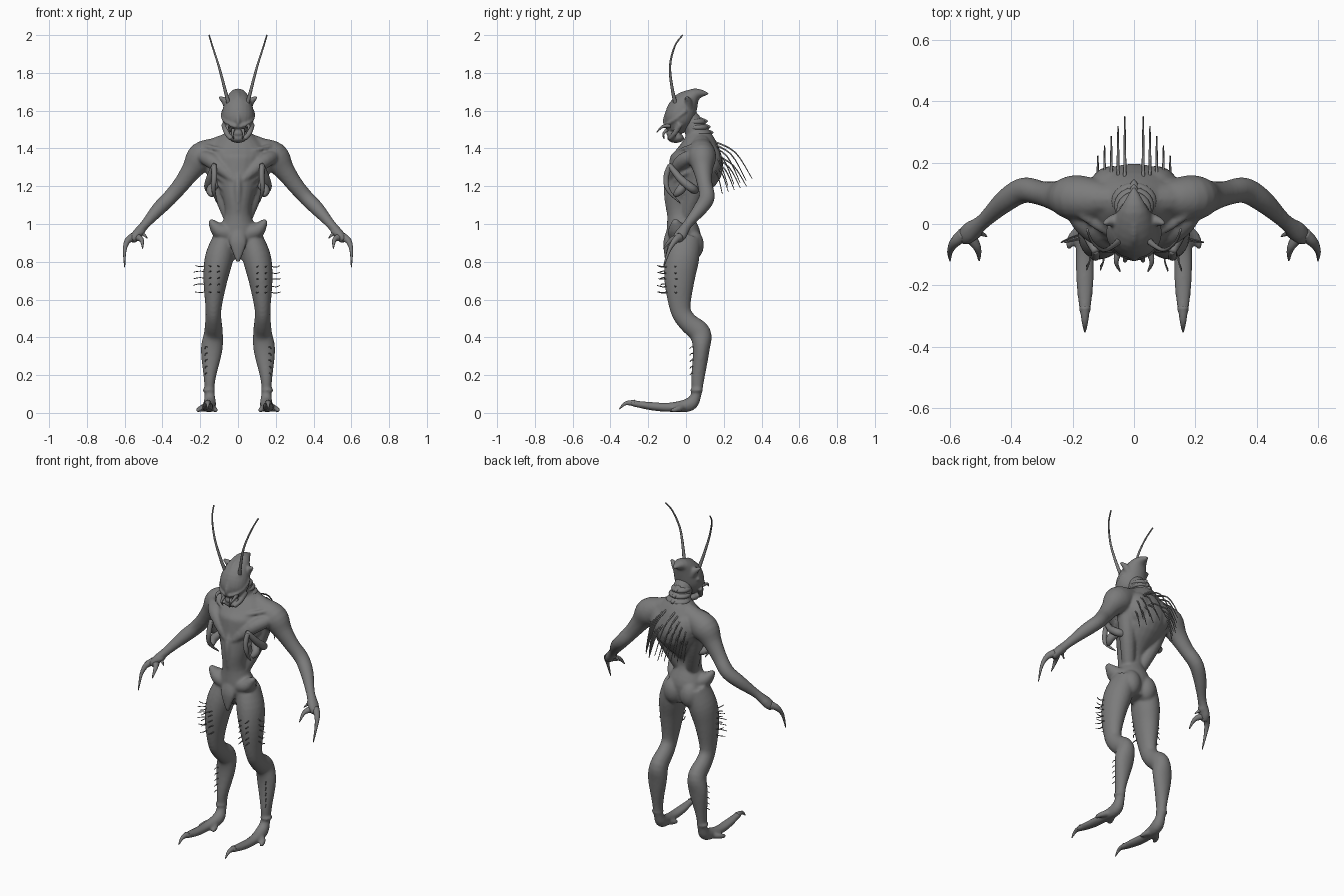
import bpy
import bmesh
import math
import random
from mathutils import Vector, Matrix

random.seed(4)
ACROSS, FORWARD, UP = Vector((1, 0, 0)), Vector((0, 1, 0)), Vector((0, 0, 1))
SIDES = {"left": 1, "right": -1}

default_cube = bpy.data.objects.get("Cube")
if default_cube:
    bpy.data.objects.remove(default_cube, do_unlink=True)

skin = bpy.data.materials.new("grey skin")
skin.use_nodes = True
grey = (.2, .2, .2, 1)
skin.diffuse_color = grey
skin.node_tree.nodes["Principled BSDF"].inputs["Base Color"].default_value = grey


def spline(points, steps=4):
    """Smooth curve through points of any dimension."""
    padded = [points[0], *points, points[-1]]
    result = []
    for before, start, end, after in zip(padded, padded[1:], padded[2:], padded[3:]):
        for step in range(steps):
            t = step / steps
            result.append([q + t / 2 * (r - p + t * (2 * p - 5 * q + 4 * r - s
                           + t * (3 * (q - r) + s - p)))
                           for p, q, r, s in zip(before, start, end, after)])
    return result + [list(points[-1])]


def skin_rings(bm, path, radii, axis, sides):
    """Closed tube around a path, with an oval radius pair at each station."""
    rings = []
    for i, (centre, (wide, deep)) in enumerate(zip(path, radii)):
        ahead, behind = path[min(i + 1, len(path) - 1)], path[max(i - 1, 0)]
        tangent = (ahead - behind).normalized()
        first = (axis - tangent * axis.dot(tangent)).normalized()
        second = tangent.cross(first)
        angles = [math.tau * k / sides for k in range(sides)]
        rings.append([bm.verts.new(centre + first * math.cos(angle) * wide
                                   + second * math.sin(angle) * deep)
                      for angle in angles])
    for lower, upper in zip(rings, rings[1:]):
        for k in range(sides):
            n = (k + 1) % sides
            bm.faces.new((lower[k], lower[n], upper[n], upper[k]))
    bm.faces.new(rings[0][::-1])
    bm.faces.new(rings[-1])


def loft(bm, sections, axis=ACROSS, side=1):
    """Limb through sections of x, y, z, width radius and depth radius."""
    stations = spline(sections)
    path = [Vector((x * side, y, z)) for x, y, z, wide, deep in stations]
    skin_rings(bm, path, [station[-2:] for station in stations], axis, 24)


def tube(bm, points, base, tip=.002, swell=0, axis=ACROSS, side=1, sides=12):
    """Tapered cord from base radius to tip radius, swollen in the middle."""
    path = [Vector((x * side, y, z)) for x, y, z in spline(points)]
    radii = []
    for i in range(len(path)):
        t = i / (len(path) - 1)
        radius = base + (tip - base) * t + swell * math.sin(math.pi * t)
        radii.append((radius, radius))
    skin_rings(bm, path, radii, axis, sides)


def ball(bm, centre, radii, side=1):
    x, y, z = centre
    place = Matrix.Translation((x * side, y, z))
    bmesh.ops.create_uvsphere(bm, u_segments=20, v_segments=12, radius=1,
                              matrix=place @ Matrix.Diagonal((*radii, 1)))


def finish(bm, name, voxel=None):
    mesh = bpy.data.meshes.new(name)
    bm.to_mesh(mesh)
    bm.free()
    mesh.materials.append(skin)
    mesh.shade_smooth()
    part = bpy.data.objects.new(name, mesh)
    bpy.context.collection.objects.link(part)
    if voxel:
        remesh = part.modifiers.new("blend", "REMESH")
        remesh.mode = "VOXEL"
        remesh.voxel_size = voxel
        remesh.use_smooth_shade = True
        soften = part.modifiers.new("soften", "SMOOTH")
        soften.factor = .5
        soften.iterations = 4


def tube_pair(name, points, base, **options):
    for label, side in SIDES.items():
        bm = bmesh.new()
        tube(bm, points, base, side=side, **options)
        finish(bm, f"{label}_{name}")


# Body: torso, limbs and muscles blended into one skin
body = bmesh.new()
loft(body, [(0, .01, .82, .04, .05), (0, -.01, .93, .11, .09), (0, -.03, 1.05, .07, .07),
            (0, -.02, 1.15, .085, .09), (0, .05, 1.3, .15, .145), (0, .07, 1.4, .15, .11),
            (0, .07, 1.5, .05, .05)])
tube(body, [(0, .08, 1.4), (0, .05, 1.5), (0, .01, 1.57)], base=.07, tip=.05)
# breastbone and groin plate
tube(body, [(0, -.02, 1.4), (0, -.095, 1.23), (0, -.1, 1.12), (0, -.08, .97)], base=.01, swell=.01)
loft(body, [(0, -.08, .97, .03, .02), (0, -.1, .9, .045, .02), (0, -.1, .8, .01, .01)])

arm = [(.1, .08, 1.4, .06, .06), (.19, .085, 1.355, .075, .08), (.245, .09, 1.285, .052, .055),
       (.3, .1, 1.21, .04, .044), (.36, .11, 1.14, .042, .04), (.42, .075, 1.08, .037, .037),
       (.49, .01, 1, .025, .025), (.54, -.03, .94, .034, .026), (.56, -.05, .91, .02, .02)]
leg = [(.07, 0, .93, .06, .08), (.1, -.02, .82, .075, .09), (.12, -.035, .7, .063, .08),
       (.13, -.03, .55, .042, .055), (.13, .01, .48, .044, .052), (.13, .075, .42, .05, .058),
       (.14, .08, .33, .057, .044), (.15, .062, .18, .031, .035), (.15, .055, .1, .027, .027),
       (.15, .02, .045, .034, .036), (.16, -.08, .03, .03, .025), (.16, -.18, .035, .029, .022),
       (.16, -.29, .052, .018, .016)]
for side in SIDES.values():
    loft(body, arm, FORWARD, side)
    loft(body, leg, ACROSS, side)
    # neck slope, collar bone and chest muscle
    tube(body, [(.02, .08, 1.44), (.1, .08, 1.41), (.18, .08, 1.37)], base=.05, tip=.06,
         axis=FORWARD, side=side)
    tube(body, [(.015, -.045, 1.36), (.09, -.025, 1.39), (.17, .03, 1.41)], base=.01, tip=.015,
         axis=FORWARD, side=side)
    tube(body, [(.19, .03, 1.36), (.12, -.03, 1.32), (.01, -.09, 1.22)], base=.03, tip=.01,
         swell=.02, axis=FORWARD, side=side)
    # ribs running down to the belly
    for rib in range(3):
        drop, width = rib * .05, .13 - rib * .02
        tube(body, [(width, .07, 1.3 - drop), (width - .01, -.02, 1.26 - drop),
                    (.03, -.085, 1.2 - drop)], base=.014, tip=.01, axis=UP, side=side)
    # shoulder blade, flank, buttock, hip wing
    ball(body, (.07, .12, 1.33), (.075, .07, .1), side)
    tube(body, [(.12, .08, 1.32), (.09, .05, 1.18), (.04, 0, 1.03)], base=.06, tip=.035, side=side)
    ball(body, (.055, .035, .89), (.06, .06, .08), side)
    loft(body, [(.05, -.03, .95, .065, .055), (.105, -.045, .97, .052, .042),
                (.148, -.06, 1.02, .015, .012)], FORWARD, side)
    # ankle cuff, wrist knob and side toes
    ball(body, (.154, .057, .12), (.034, .034, .016), side)
    ball(body, (.525, -.02, .955), (.034, .034, .02), side)
    for spread in (-.045, .055):
        tube(body, [(.155, -.01, .035), (.16 + spread * .7, -.04, .022),
                    (.16 + spread, -.08, .012)], base=.024, tip=.01, axis=FORWARD, side=side)
finish(body, "body", voxel=.008)

# Head: skull sweeping back into a hooked crest, with ridge, jaw and muzzle
head = bmesh.new()
loft(head, [(0, -.055, 1.49, .045, .045), (0, -.04, 1.55, .083, .076), (0, -.01, 1.62, .078, .075),
            (0, .05, 1.685, .045, .035), (0, .12, 1.69, .005, .005)])
tube(head, [(0, -.1, 1.51), (0, -.11, 1.56), (0, -.05, 1.67), (0, .03, 1.7)], base=.01, tip=.014)
ball(head, (0, -.055, 1.455), (.046, .045, .026))
ball(head, (0, -.08, 1.48), (.03, .025, .02))
for side in SIDES.values():
    # brow, cheek, horn and feeler socket
    tube(head, [(.01, -.11, 1.515), (.05, -.095, 1.53), (.08, -.05, 1.56), (.08, 0, 1.6)],
         base=.009, tip=.009, axis=UP, side=side)
    tube(head, [(.075, -.03, 1.53), (.06, -.06, 1.48), (.035, -.09, 1.45)],
         base=.016, tip=.012, axis=FORWARD, side=side)
    tube(head, [(.05, .01, 1.63), (.075, .01, 1.655), (.1, 0, 1.672)],
         base=.03, tip=.006, axis=FORWARD, side=side)
    ball(head, (.045, -.05, 1.63), (.02, .024, .024), side)
finish(head, "head", voxel=.006)

# Overlapping neck plates, each with a blunt rear point
for plate in range(3):
    bm = bmesh.new()
    y, z = .045 + plate * .015, 1.54 - plate * .03
    ball(bm, (0, y, z), (.057 + plate * .008, .06, .024))
    tube(bm, [(0, y + .03, z), (0, y + .07, z + .006)], base=.03)
    finish(bm, f"neck_plate_{plate + 1}")

# Feelers and mouth parts
tube_pair("feeler", [(.045, -.05, 1.62), (.066, -.07, 1.7), (.1, -.085, 1.83),
                     (.135, -.06, 1.94), (.153, -.018, 2)], base=.012, tip=.004, swell=-.002)
tube_pair("tusk", [(.05, -.085, 1.52), (.058, -.125, 1.515), (.045, -.155, 1.485)], base=.013)
tube_pair("fang", [(.025, -.1, 1.5), (.03, -.12, 1.475), (.022, -.115, 1.45)], base=.01)

# Hand and toe claws
tube_pair("long_claw", [(.555, -.035, .93), (.585, -.06, .91), (.6, -.09, .86), (.6, -.12, .77)],
          base=.024, axis=FORWARD)
tube_pair("thumb_claw", [(.535, -.04, .93), (.51, -.08, .915), (.505, -.12, .87)],
          base=.022, axis=FORWARD)
tube_pair("wrist_spur", [(.52, -.02, .955), (.5, -.03, .945), (.48, -.04, .925)],
          base=.016, axis=FORWARD)
tube_pair("toe_claw", [(.16, -.27, .052), (.16, -.32, .05), (.16, -.353, .02)], base=.018)

# Small folded arms beside the chest
tube_pair("small_upper_arm", [(.12, .05, 1.18), (.155, .03, 1.19), (.15, -.03, 1.24),
                              (.125, -.09, 1.315)], base=.02, tip=.012, swell=.006)
tube_pair("small_forearm", [(.127, -.085, 1.31), (.125, -.105, 1.25), (.13, -.095, 1.18),
                            (.11, -.03, 1.11)], base=.013, swell=.006)
tube_pair("small_side_lobe", [(.11, 0, 1.22), (.145, -.03, 1.18), (.135, -.06, 1.15)],
          base=.018, tip=.01, swell=.01)

for label, side in SIDES.items():
    # Curved spines sweeping back and down in columns
    spines = bmesh.new()
    for column in range(5):
        for row in range(2):
            x = .03 + column * .022
            y = .17 - column * .012 + row * .01
            z = 1.43 - column * .01 - row * .07
            reach = .18 - column * .02 - row * .04
            tube(spines, [(x, y - .03, z + .01), (x, y + reach / 2, z - .05),
                          (x, y + reach, z - .19 + row * .03)], base=.006, side=side, sides=6)
    finish(spines, f"{label}_back_spines")

    # Bristles on the outer thigh, front thigh and shin
    bristles = bmesh.new()
    for row in range(5):
        z = .64 + row * .035
        shift = random.uniform(-.01, .01)
        tube(bristles, [(.16, shift - .04, z), (.2, shift - .05, z + shift),
                        (.23 + shift, -.06, z)], base=.003, axis=FORWARD, side=side, sides=5)
        for x in (.1, .145):
            tube(bristles, [(x, -.08, z), (x, -.12, z + shift), (x + .01, shift - .145, z)],
                 base=.004, side=side, sides=5)
        shin = z - .43
        tube(bristles, [(.155, .05, shift / 2 + shin), (.17, .03, shin), (.175, .02, shin - .01)],
             base=.003, side=side, sides=5)
    finish(bristles, f"{label}_leg_bristles")
